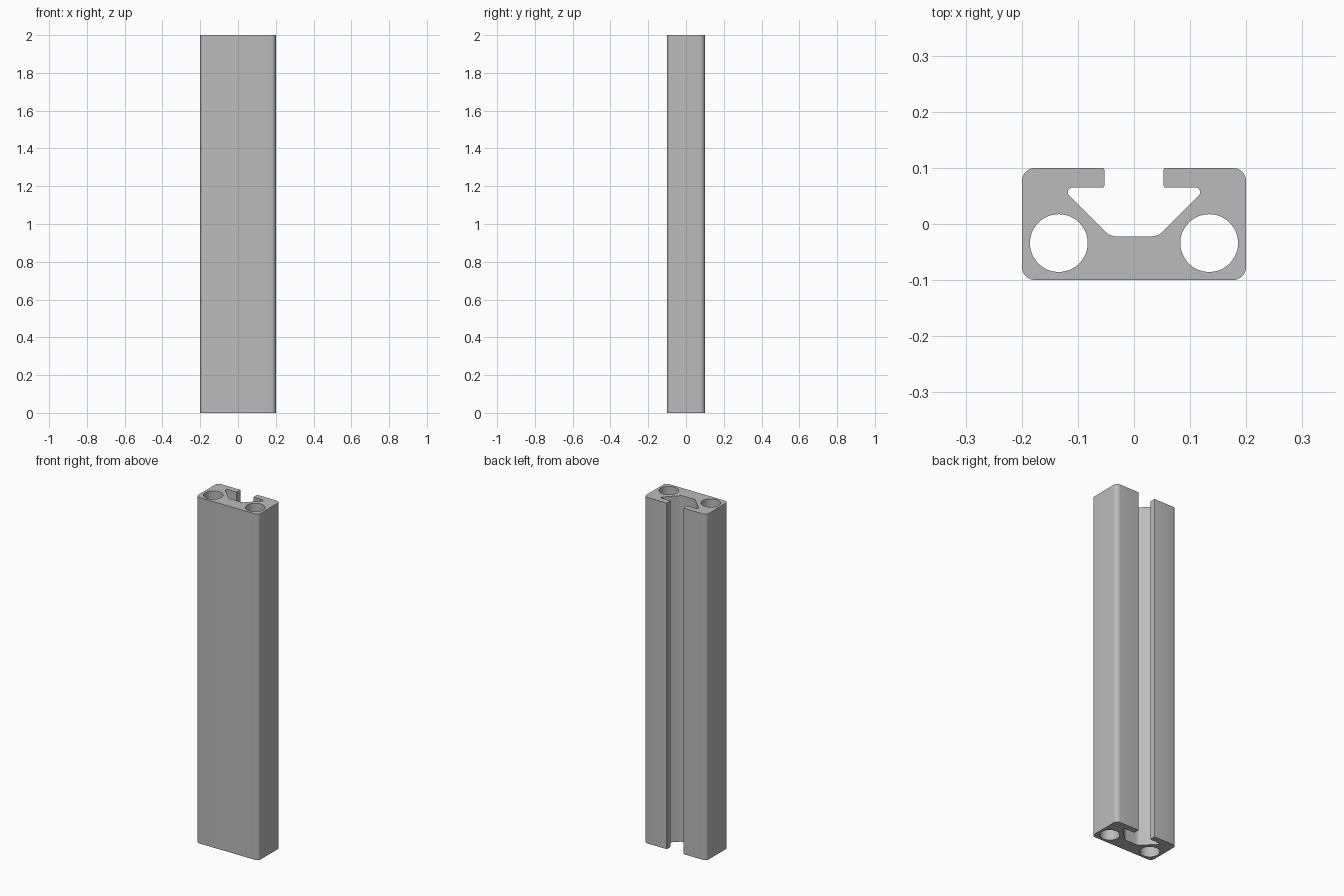
import bpy, bmesh, math
from mathutils import Vector

if "Cube" in bpy.data.objects:
    bpy.data.objects.remove(bpy.data.objects["Cube"], do_unlink=True)

LENGTH = 2.0

metal = bpy.data.materials.new("plain grey metal")
metal.use_nodes = True
GREY = (0.5, 0.5, 0.5, 1.0)
metal.diffuse_color = GREY
metal.node_tree.nodes["Principled BSDF"].inputs["Base Color"].default_value = GREY


def fillet(prev, corner, nxt, radius, steps=8):
    """Points of an arc rounding one profile corner."""
    p = Vector(corner)
    a, b = (Vector(prev) - p).normalized(), (Vector(nxt) - p).normalized()
    half = a.angle(b) / 2
    centre = p + (a + b).normalized() * radius / math.sin(half)
    start = p + a * radius / math.tan(half) - centre
    end = p + b * radius / math.tan(half) - centre
    sweep = math.pi - 2 * half
    return [centre + (start * math.sin(sweep * (1 - i / steps))
                      + end * math.sin(sweep * i / steps)) / math.sin(sweep)
            for i in range(steps + 1)]


def circle(cx, cy, radius, sides=48):
    return [Vector((cx + radius * math.cos(2 * math.pi * i / sides),
                    cy + radius * math.sin(2 * math.pi * i / sides)))
            for i in range(sides)]


# Right half of the section: x, y, corner radius, from the base to the slot floor
half = [
    (0.2, -0.1, 0.024), (0.2, 0.1, 0.024),        # outer corners
    (0.053, 0.1, 0.003), (0.053, 0.065, 0.003),   # slot lip
    (0.13, 0.065, 0.0085), (0.043, -0.022, 0.03), # undercut and floor
]
corners = half + [(-x, y, r) for x, y, r in reversed(half)]
outline = []
for i, (x, y, r) in enumerate(corners):
    outline += fillet(corners[i - 1][:2], (x, y), corners[(i + 1) % len(corners)][:2], r)

# Fill the section with its two bores, then extrude it along the length
bm = bmesh.new()
edges = []
for loop in (outline, circle(0.134, -0.034, 0.0515), circle(-0.134, -0.034, 0.0515)):
    verts = [bm.verts.new((p.x, p.y, 0)) for p in loop]
    edges += [bm.edges.new((v, verts[(i + 1) % len(verts)])) for i, v in enumerate(verts)]
bmesh.ops.triangle_fill(bm, edges=edges, use_beauty=True, use_dissolve=False)
result = bmesh.ops.extrude_face_region(bm, geom=bm.faces[:], use_keep_orig=True)
top = [g for g in result["geom"] if isinstance(g, bmesh.types.BMVert)]
bmesh.ops.translate(bm, verts=top, vec=(0, 0, LENGTH))
bmesh.ops.recalc_face_normals(bm, faces=bm.faces[:])

mesh = bpy.data.meshes.new("slotted_rail")
bm.to_mesh(mesh)
bm.free()
mesh.materials.append(metal)
rail = bpy.data.objects.new("slotted_rail", mesh)
bpy.context.collection.objects.link(rail)

bpy.ops.object.select_all(action="DESELECT")
rail.select_set(True)
bpy.context.view_layer.objects.active = rail
bpy.ops.object.shade_smooth_by_angle(angle=math.radians(30))
